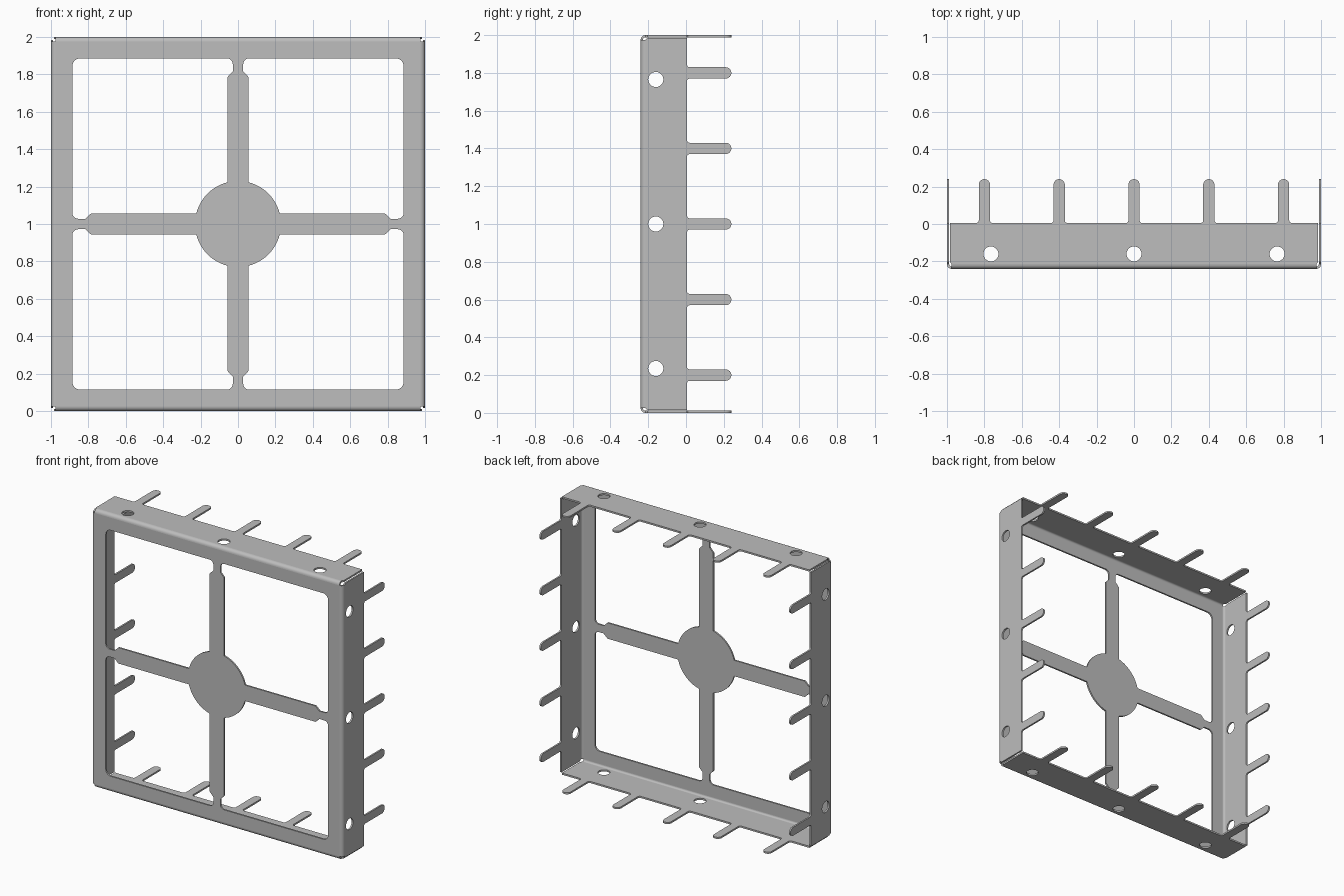
import bpy, bmesh, math
from mathutils import Matrix, Vector

if "Cube" in bpy.data.objects:
    bpy.data.objects.remove(bpy.data.objects["Cube"])

T = 0.012        # sheet thickness
R = 0.025        # outer bend radius
FRONT = -0.24    # front surface
EDGE = 0.005     # rear edge of the walls
TIP = 0.24       # rear end of the fingers
FLAT = 1 - R     # half size of the flat front sheet

steel = bpy.data.materials.new("grey steel")
steel.use_nodes = True
steel.diffuse_color = (0.51, 0.51, 0.51, 1)
steel.node_tree.nodes["Principled BSDF"].inputs["Base Color"].default_value = (0.51, 0.51, 0.51, 1)


def rounded(corners, steps=8):
    """Turn (x, y, radius) corners into an outline with filleted corners."""
    out = []
    for i, (x, y, r) in enumerate(corners):
        p = Vector((x, y))
        if r == 0:
            out.append(p)
            continue
        a = (Vector(corners[i - 1][:2]) - p).normalized()
        b = (Vector(corners[(i + 1) % len(corners)][:2]) - p).normalized()
        half = a.angle(b) / 2
        centre = p + (a + b).normalized() * (r / math.sin(half))
        start = p + a * (r / math.tan(half)) - centre
        end = p + b * (r / math.tan(half)) - centre
        out += [centre + start.lerp(end, s / steps).normalized() * r for s in range(steps + 1)]
    return out


def circle(x, y, r, n=32):
    return [Vector((x + r * math.cos(2 * math.pi * i / n),
                    y + r * math.sin(2 * math.pi * i / n))) for i in range(n)]


def extrude(bm, faces, vec):
    geom = bmesh.ops.extrude_face_region(bm, geom=faces, use_keep_orig=True)["geom"]
    bmesh.ops.translate(bm, vec=vec, verts=[g for g in geom if isinstance(g, bmesh.types.BMVert)])


def add_sheet(bm, loops):
    """Fill an outline with holes and thicken it along -z."""
    edges = []
    for loop in loops:
        vs = [bm.verts.new((p.x, p.y, 0)) for p in loop]
        edges += [bm.edges.new((vs[i - 1], vs[i])) for i in range(len(vs))]
    fill = bmesh.ops.triangle_fill(bm, use_beauty=True, edges=edges, normal=(0, 0, 1))
    extrude(bm, [g for g in fill["geom"] if isinstance(g, bmesh.types.BMFace)], (0, 0, -T))


def finish(bm, name, matrix):
    bmesh.ops.transform(bm, matrix=Matrix.Translation((0, 0, 1)) @ matrix, verts=bm.verts)
    bmesh.ops.recalc_face_normals(bm, faces=bm.faces)
    mesh = bpy.data.meshes.new(name)
    bm.to_mesh(mesh)
    bm.free()
    mesh.materials.append(steel)
    obj = bpy.data.objects.new(name, mesh)
    bpy.context.collection.objects.link(obj)
    bpy.ops.object.select_all(action="DESELECT")
    obj.select_set(True)
    bpy.context.view_layer.objects.active = obj
    bpy.ops.object.shade_smooth_by_angle(angle=math.radians(30))


# Front frame: one window outline, mirrored into the four quadrants
WIN, SPOKE, NECK, HUB = 0.885, 0.057, 0.028, 0.23
window = rounded([(SPOKE, 0.785, 0), (NECK, 0.815, 0), (NECK, WIN, 0.03), (WIN, WIN, 0.04),
                  (WIN, NECK, 0.03), (0.815, NECK, 0), (0.785, SPOKE, 0)])
a0 = math.asin(SPOKE / HUB)
for i in range(17):
    a = a0 + (math.pi / 2 - 2 * a0) * i / 16
    window.append(Vector((HUB * math.cos(a), HUB * math.sin(a))))
outline = [Vector(p) for p in ((-FLAT, -FLAT), (FLAT, -FLAT), (FLAT, FLAT), (-FLAT, FLAT))]
windows = [[Vector((p.x * sx, p.y * sy)) for p in window] for sx in (1, -1) for sy in (1, -1)]
bm = bmesh.new()
add_sheet(bm, [outline] + windows)
finish(bm, "front_frame", Matrix.Translation((0, FRONT, 0)) @ Matrix.Rotation(math.pi / 2, 4, "X"))

# Wall outline: chamfered front corners, five round-tipped fingers at the back
END = 1 - T - 0.003
corners = [(-END, EDGE, 0), (-END, FRONT + R + 0.012, 0), (-FLAT, FRONT + R, 0),
           (FLAT, FRONT + R, 0), (END, FRONT + R + 0.012, 0), (END, EDGE, 0)]
for x in (0.8, 0.4, 0, -0.4, -0.8):
    corners += [(x + 0.03, EDGE, 0.015), (x + 0.03, TIP, 0.0299),
                (x - 0.03, TIP, 0.0299), (x - 0.03, EDGE, 0.015)]
wall = rounded(corners)
holes = [circle(x, -0.16, 0.04) for x in (-0.765, 0, 0.765)]

# Four walls, each with its rounded bend to the front frame
for i, side in enumerate(("top", "left", "bottom", "right")):
    turn = Matrix.Rotation(i * math.pi / 2, 4, "Y")
    bm = bmesh.new()
    add_sheet(bm, [wall] + holes)
    finish(bm, side + "_wall", turn @ Matrix.Translation((0, 0, 1)))

    bm = bmesh.new()
    arc = [math.pi / 2 * k / 6 for k in range(7)]
    ring = [(R, a) for a in arc] + [(R - T, a) for a in reversed(arc)]
    profile = [bm.verts.new((-FLAT, FRONT + R - r * math.cos(a), FLAT + r * math.sin(a))) for r, a in ring]
    extrude(bm, [bm.faces.new(profile)], (2 * FLAT, 0, 0))
    finish(bm, side + "_bend", turn)
